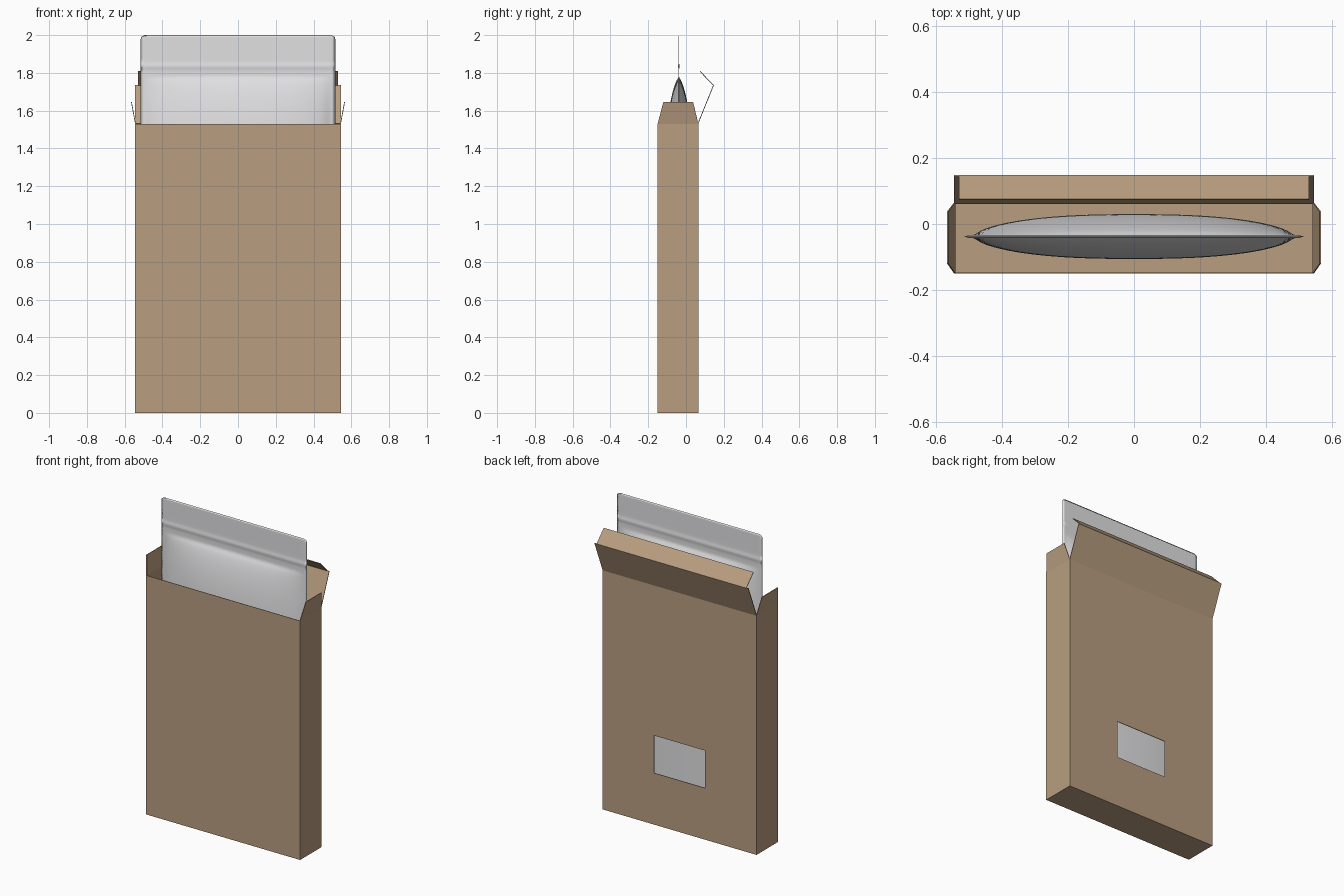
import bpy, bmesh, math

cube = bpy.data.objects.get("Cube")
if cube:
    bpy.data.objects.remove(cube, do_unlink=True)


def material(name, rgb):
    m = bpy.data.materials.new(name)
    m.use_nodes = True
    m.diffuse_color = (*rgb, 1)
    m.node_tree.nodes["Principled BSDF"].inputs["Base Color"].default_value = (*rgb, 1)
    return m


CARD = material("brown cardboard", (0.48, 0.34, 0.215))
FOIL = material("pale grey film", (0.75, 0.75, 0.765))


def finish(name, bm, mat):
    mesh = bpy.data.meshes.new(name)
    bm.to_mesh(mesh)
    bm.free()
    mesh.materials.append(mat)
    obj = bpy.data.objects.new(name, mesh)
    bpy.context.collection.objects.link(obj)
    return obj


def card(name, polygons):
    """Thin cardboard made of polygons wound outward, thickened inward."""
    bm = bmesh.new()
    for poly in polygons:
        bm.faces.new([bm.verts.new(p) for p in poly])
    bmesh.ops.remove_doubles(bm, verts=bm.verts, dist=0.0001)
    obj = finish(name, bm, CARD)
    mod = obj.modifiers.new("card thickness", 'SOLIDIFY')
    mod.thickness = 0.004
    mod.offset = -1
    return obj


# Box measurements
W, FRONT, BACK, TOP = 0.545, -0.15, 0.065, 1.53


def rect_xz(hw, low, high, y):
    return [(hw, y, low), (-hw, y, low), (-hw, y, high), (hw, y, high)]


# Open box: front, sides, floor, and a back wall framing a window
outer = rect_xz(W, 0, TOP, BACK)
hole = rect_xz(0.18, 0.33, 0.57, BACK)
walls = [rect_xz(W, 0, TOP, FRONT)[::-1],
         [(-W, FRONT, 0), (-W, BACK, 0), (W, BACK, 0), (W, FRONT, 0)]]
for i in range(4):
    j = (i + 1) % 4
    walls.append([outer[i], outer[j], hole[j], hole[i]])
right = [(W, FRONT, 0), (W, BACK, 0), (W, BACK, TOP), (W, FRONT, TOP)]
walls += [right, [(-x, y, z) for x, y, z in right[::-1]]]
card("box_body", walls)

# Hinged lid and its tuck flap
FOLD = (0.148, 1.735)
card("lid_panel", [[(W, BACK, TOP), (-W, BACK, TOP), (-W, *FOLD), (W, *FOLD)]])
card("tuck_flap", [[(0.53, *FOLD), (-0.53, *FOLD), (-0.53, 0.075, 1.81), (0.53, 0.075, 1.81)]])

# Tapered side flaps
flap = [(W, FRONT, TOP), (W, BACK, TOP), (0.566, 0.038, 1.645), (0.566, -0.12, 1.645)]
card("left_side_flap", [flap])
card("right_side_flap", [[(-x, y, z) for x, y, z in flap[::-1]]])

# Sealed pouch: two film sheets bulging from a flat seam
LOW, HIGH, HALF, SEAM, RADIUS = 0.02, 2.0, 0.515, -0.038, 0.02
COLS, ROWS = 60, 200


def half_width(z):
    d = min(HIGH - z, RADIUS)
    return HALF - RADIUS + math.sqrt(RADIUS ** 2 - (RADIUS - d) ** 2)


def ease(t):
    t = min(max(t, 0), 1)
    return (1 - (1 - t) ** 2) ** 0.7


def bulge(x, z):
    across = max(0, 1 - abs(x / 0.485) ** 2.5) ** 0.6
    fill = 0.067 * across * ease((1.775 - z) / 0.4) * ease((z - 0.06) / 0.25)
    zip_ridge = 0.004 * math.exp(-((z - 1.835) / 0.012) ** 2)
    return 0.0008 + fill + zip_ridge


bm = bmesh.new()
for side in (-1, 1):
    grid = []
    for r in range(ROWS + 1):
        z = LOW + (HIGH - LOW) * r / ROWS
        row = []
        for c in range(COLS + 1):
            x = half_width(z) * (2 * c / COLS - 1)
            border = r in (0, ROWS) or c in (0, COLS)
            row.append(bm.verts.new((x, SEAM + (0 if border else side * bulge(x, z)), z)))
        grid.append(row)
    for r in range(ROWS):
        for c in range(COLS):
            quad = [grid[r][c], grid[r][c + 1], grid[r + 1][c + 1], grid[r + 1][c]]
            bm.faces.new(quad if side < 0 else quad[::-1])
bmesh.ops.remove_doubles(bm, verts=bm.verts, dist=0.0001)
for f in bm.faces:
    f.smooth = True
finish("film_pouch", bm, FOIL)
